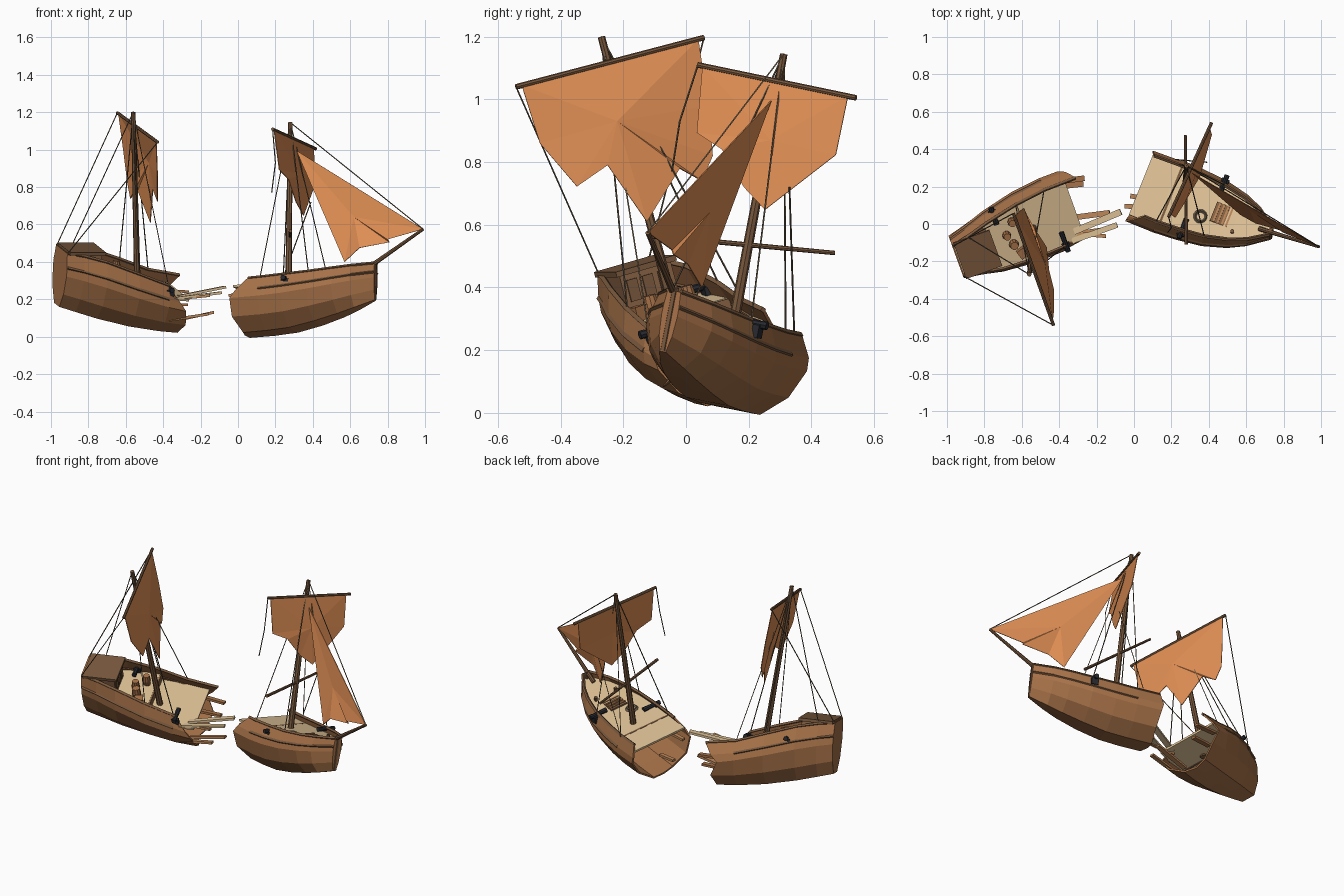
import bpy, bmesh, math
from mathutils import Vector, Matrix

if "Cube" in bpy.data.objects:
    bpy.data.objects.remove(bpy.data.objects["Cube"])

def material(name, col):
    m = bpy.data.materials.new(name)
    m.diffuse_color = (*col, 1)
    m.use_nodes = True
    m.node_tree.nodes["Principled BSDF"].inputs["Base Color"].default_value = m.diffuse_color
    return m

HULL = material("hull brown", (.38, .165, .064))
DARK = material("dark timber", (.19, .098, .047))
CABIN = material("cabin brown", (.25, .125, .058))
DECK = material("deck tan", (.72, .53, .30))
SAIL = material("sail orange", (.75, .275, .09))
IRON = material("black iron", (.02, .022, .028))
ROPE = material("rope grey", (.14, .105, .066))
SPLINT = material("splintered wood", (.50, .24, .10))

def frame(f, up, origin):
    """Matrix whose axes are forward, port and up of one half of the ship."""
    f = Vector(f).normalized()
    port = Vector(up).cross(f).normalized()
    up = f.cross(port)
    m = Matrix((f, port, up)).transposed().to_4x4()
    m.translation = origin
    return m

FORE = frame((.93, -.36, .06), (.012, .19, .98), (.036, .168, .012))
AFT = frame((.94, .34, 0), (.088, -.245, .965), (-.31, .15, .045))
WORLD = Matrix()

def link(name, data, mat, m=WORLD):
    o = bpy.data.objects.new(name, data)
    bpy.context.collection.objects.link(o)
    o.matrix_world = m
    data.materials.append(mat)
    return o

def mesh(name, verts, faces, mat, m=WORLD, thick=0):
    me = bpy.data.meshes.new(name)
    me.from_pydata([tuple(v) for v in verts], [], faces)
    bm = bmesh.new()
    bm.from_mesh(me)
    bmesh.ops.recalc_face_normals(bm, faces=bm.faces)
    bm.to_mesh(me)
    bm.free()
    o = link(name, me, mat, m)
    if thick:
        s = o.modifiers.new("thickness", "SOLIDIFY")
        s.thickness, s.offset = thick, 0
    return o

def pole(name, a, b, r1, r2, mat, m=WORLD, sides=8):
    a, b = Vector(a), Vector(b)
    d = b - a
    bm = bmesh.new()
    bmesh.ops.create_cone(bm, cap_ends=True, segments=sides, radius1=r1, radius2=r2, depth=d.length)
    bm.transform(Matrix.Translation((a + b) / 2) @ d.to_track_quat('Z', 'Y').to_matrix().to_4x4())
    me = bpy.data.meshes.new(name)
    bm.to_mesh(me)
    bm.free()
    return link(name, me, mat, m)

def box(name, c, size, mat, m=WORLD, rot=0):
    bm = bmesh.new()
    bmesh.ops.create_cube(bm, size=1)
    bm.transform(Matrix.Translation(c) @ Matrix.Rotation(rot, 4, 'Z') @ Matrix.Diagonal((*size, 1)))
    me = bpy.data.meshes.new(name)
    bm.to_mesh(me)
    bm.free()
    return link(name, me, mat, m)

def plank(name, a, b, w, t, mat):
    d = Vector(b) - Vector(a)
    q = d.to_track_quat('X', 'Z').to_matrix().to_4x4()
    return box(name, (0, 0, 0), (d.length, w, t), mat, Matrix.Translation((Vector(a) + Vector(b)) / 2) @ q)

def tube(name, pts, r, mat, m=WORLD):
    cu = bpy.data.curves.new(name, 'CURVE')
    cu.dimensions, cu.bevel_depth, cu.bevel_resolution = '3D', r, 0
    sp = cu.splines.new('POLY')
    sp.points.add(len(pts) - 1)
    for p, q in zip(sp.points, pts):
        p.co = (*q, 1)
    sp.use_smooth = False
    cu.use_fill_caps = True
    return link(name, cu, mat, m)

# Hull cross-section as (share of half width, share of height)
SEC = [(0, 0), (.37, 0), (.8, .26), (1, .6), (.97, .75), (.82, 1)]
# Stations: forward position, half width, keel height, rail height
FORE_ST = [(0, .2, 0, .27), (.15, .203, .003, .272), (.28, .197, .012, .28), (.42, .182, .04, .29),
           (.55, .147, .075, .306), (.64, .105, .105, .32), (.745, .025, .144, .338)]
AFT_ST = [(-.03, .198, 0, .25), (-.15, .203, .01, .28), (-.32, .195, .035, .34), (-.5, .165, .075, .40),
          (-.62, .13, .108, .425), (-.71, .108, .133, .438)]

def width_at(st, v):
    f, w, k, t = st
    s = min(max((v - k) / (t - k), 0), 1)
    for (a, p), (b, q) in zip(SEC[1:], SEC[2:]):
        if s <= q:
            return w * (a + (b - a) * (s - p) / (q - p))

def hull(name, sts, m, jag):
    ring = [(-a, b) for a, b in reversed(SEC[1:])] + SEC
    n = len(ring)
    verts = [(f + (jag[j] if i == 0 else 0), a * w, k + b * (t - k))
             for i, (f, w, k, t) in enumerate(sts) for j, (a, b) in enumerate(ring)]
    faces = [(i * n + j, i * n + j + 1, i * n + n + j + 1, i * n + n + j)
             for i in range(len(sts) - 1) for j in range(n - 1)]
    faces.append(tuple(range((len(sts) - 1) * n, len(sts) * n)))
    mesh(name, verts, faces, HULL, m, .01)
    # Gunwale on the top edge and a wale below it, on both sides
    for j, r, part, start in ((0, .010, "gunwale", 0), (n - 1, .010, "gunwale", 0),
                              (1, .011, "wale", 1), (n - 2, .011, "wale", 1)):
        tube(name + "_" + part, [verts[i * n + j] for i in range(start, len(sts))], r, DARK, m)

def deck(name, sts, drop, mat, m):
    verts, faces = [], []
    for st in sts:
        v = drop(st)
        w = width_at(st, v) - .004
        verts += [(st[0], w, v), (st[0], -w, v)]
    for i in range(len(sts) - 1):
        faces.append((2 * i, 2 * i + 1, 2 * i + 3, 2 * i + 2))
    mesh(name, verts, faces, mat, m, .012)

# Both hull halves and their decks
hull("fore_hull", FORE_ST, FORE, [.08, .02, -.01, -.01, .02, 0, 0, .01, 0, -.01, .01])
hull("aft_hull", AFT_ST, AFT, [-.1, -.05, -.02, .0, -.01, -.03, 0, .02, -.02, .02, .06])
deck("fore_deck", FORE_ST, lambda s: s[3] - .04, DECK, FORE)
deck("main_deck", AFT_ST[:3], lambda s: .2 - s[0] * .1, DECK, AFT)
deck("quarter_deck", AFT_ST[2:], lambda s: .28 - (s[0] + .32) * .12, DECK, AFT)
box("quarter_step", (-.318, 0, .253), (.012, .36, .06), CABIN, AFT)
pole("stem_post", (.742, 0, .145), (.742, 0, .35), .012, .012, DARK, FORE, 6)
box("fore_deck_beam", (.17, 0, .235), (.012, .36, .01), DARK, FORE)

# Stern cabin
box("cabin", (-.6, 0, .375), (.17, .18, .12), CABIN, AFT)
box("cabin_roof", (-.6, 0, .438), (.205, .21, .018), DARK, AFT)
for l in (-.055, 0, .055):
    box("cabin_panel", (-.513, l, .375), (.008, .036, .07), DARK, AFT)

# Cargo, hatch and rope coil
for f, l, r in ((-.4, -.05, .027), (-.37, .07, .024), (-.42, .01, .024)):
    pole("barrel", (f, l, .285), (f, l, .32), r * .8, r, HULL, AFT, 10)
    pole("barrel", (f, l, .32), (f, l, .355), r, r * .8, HULL, AFT, 10)
box("crate", (-.37, -.11, .31), (.05, .05, .05), HULL, AFT, .3)
box("hatch", (.47, 0, .258), (.11, .11, .014), CABIN, FORE)
for i in range(4):
    box("hatch_slat", (.434 + i * .024, 0, .267), (.01, .11, .008), SPLINT, FORE)
coil = [(.36 + .03 * math.cos(a * math.pi / 6), -.05 + .03 * math.sin(a * math.pi / 6), .252) for a in range(13)]
tube("rope_coil", coil, .009, ROPE, FORE)
for f, l in ((.55, .07), (.55, -.07)):
    pole("bollard", (f, l, .24), (f, l, .295), .009, .011, DARK, FORE)

# Cannons pointing over the sides
for m, f, s, v in ((FORE, .296, -1, .255), (FORE, .413, 1, .283), (AFT, -.14, -1, .265), (AFT, -.45, 1, .33)):
    reach = .2 if m is FORE or s < 0 else .185
    pole("cannon_barrel", (f, s * .09, v), (f, s * reach, v), .015, .011, IRON, m)
    pole("cannon_muzzle", (f, s * (reach - .015), v), (f, s * (reach + .004), v), .014, .014, IRON, m)
    box("cannon_mount", (f, s * (reach - .026), v - .024), (.042, .022, .042), IRON, m)

# Masts and spars
F_TOP, A_TOP = (.28, .312, 1.145), (-.56, -.27, 1.2)
FY = [Vector((.185, .038, 1.11)), Vector((.415, .542, 1.005))]
AY = [Vector((-.645, .057, 1.197)), Vector((-.43, -.542, 1.04))]
TIP = Vector((.99, -.122, .575))
pole("fore_mast", (.27, .145, .25), F_TOP, .018, .012, DARK)
pole("aft_mast", (-.537, -.015, .24), A_TOP, .018, .012, DARK)
pole("fore_yard", *FY, .009, .009, DARK)
pole("aft_yard", *AY, .009, .009, DARK)
pole("bowsprit", (.67, -.025, .35), TIP, .013, .008, DARK)
pole("loose_spar", (.28, -.11, .565), (.275, .475, .51), .009, .007, DARK)

def sail(name, belly, edge):
    n = len(edge)
    mesh(name, edge + [belly], [(i, (i + 1) % n, n) for i in range(n)], SAIL, thick=.004)

# Torn sails
sail("aft_sail", (-.475, -.22, .93),
     [AY[0].lerp(AY[1], .03), AY[0].lerp(AY[1], .97), (-.43, -.466, .86), (-.43, -.348, .722), (-.455, -.25, .79),
      (-.468, -.125, .61), (-.535, -.02, .78), (-.575, .05, .74), (-.59, .085, .82), (-.61, .07, .98)])
sail("fore_sail", (.33, .27, .87),
     [FY[0].lerp(FY[1], .03), FY[0].lerp(FY[1], .95), (.415, .478, .823), (.35, .252, .648),
      (.31, .185, .72), (.27, .115, .84), (.22, .035, .893)])
sail("jib", (.62, .075, .64),
     [(.313, .271, .995), TIP, (.8, -.045, .52), (.81, -.04, .505), (.65, .005, .475), (.57, .05, .4)])

# Rigging
def rail(m, sts, i, side):
    f, w, k, t = sts[i]
    return m @ Vector((f, side * w * .82, t))

lines = [(F_TOP, TIP), (A_TOP, rail(AFT, AFT_ST, 4, 1)),
         (AY[0], rail(AFT, AFT_ST, 5, 1)), (AY[1], rail(AFT, AFT_ST, 5, -1)),
         ((.39, .33, .72), (.22, .345, .26)),
         (FY[0], (.20, -.02, .93), (.18, -.045, .77))]
for s in (-1, 1):
    lines += [(F_TOP, rail(FORE, FORE_ST, i, s)) for i in (1, 3)]
    lines += [(A_TOP, rail(AFT, AFT_ST, i, s)) for i in (1, 2)]
for pts in lines:
    tube("rigging_rope", pts, .003, ROPE)

# Splintered planks at the break
for a, b, w, mat in (((-.32, -.04, .215), (-.07, .065, .265), .035, DECK), ((-.33, -.09, .205), (-.09, -.005, .235), .03, DECK),
                     ((-.34, -.05, .2), (-.15, -.065, .22), .02, SPLINT), ((-.36, .03, .08), (-.13, .06, .13), .03, SPLINT),
                     ((-.37, -.06, .09), (-.16, -.03, .12), .025, SPLINT), ((-.42, .225, .25), (-.265, .245, .24), .03, HULL),
                     ((-.4, .2, .17), (-.27, .215, .17), .03, HULL), ((.06, .09, .24), (-.05, .095, .22), .025, SPLINT),
                     ((.09, .13, .1), (-.02, .15, .1), .025, SPLINT)):
    plank("broken_plank", a, b, w, .014, mat)
